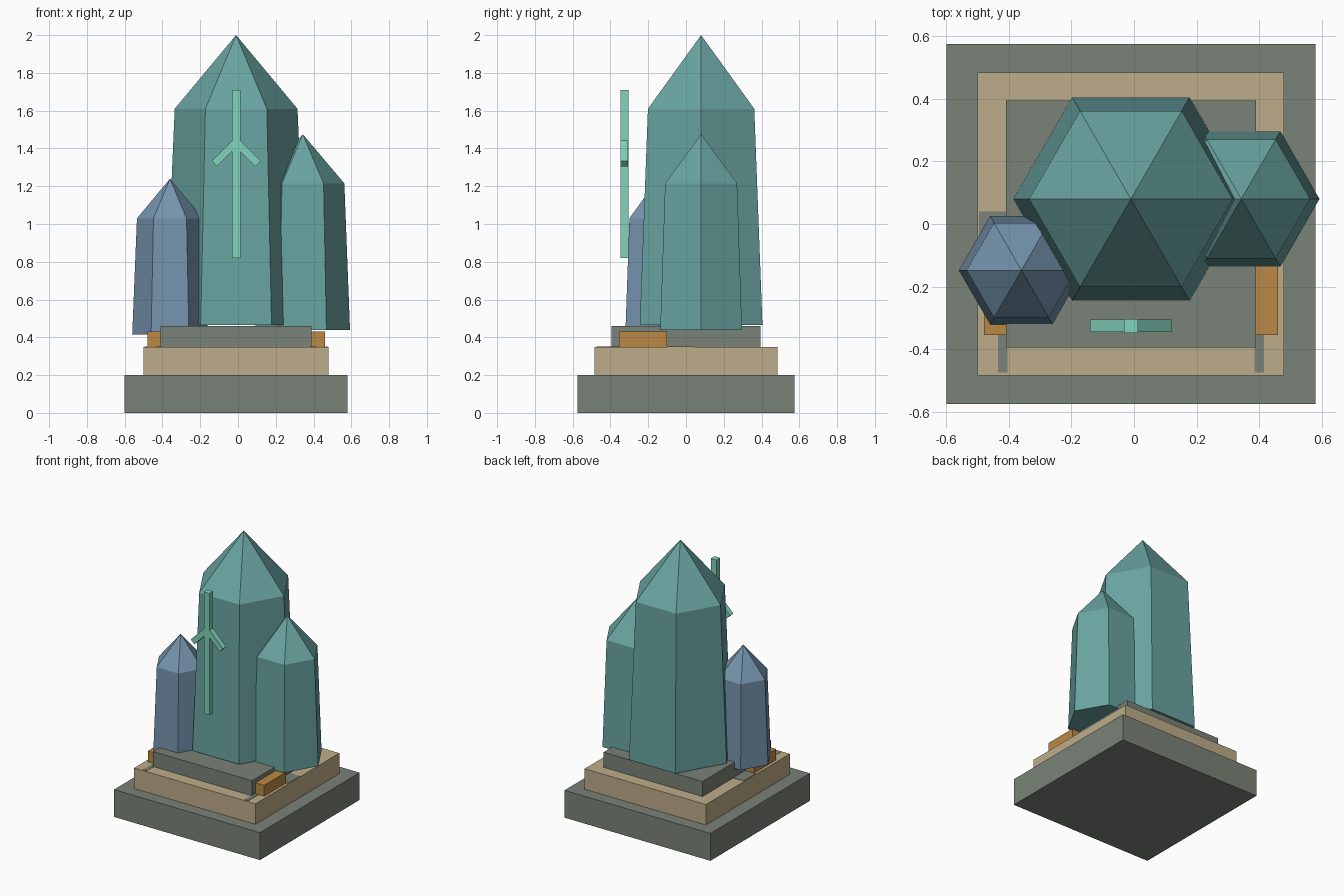
import bpy, bmesh, math
from mathutils import Matrix, Vector

if "Cube" in bpy.data.objects:
    bpy.data.objects.remove(bpy.data.objects["Cube"])

CX = -0.01  # shared centre line of the plinth and rune


def linear(c):
    c /= 255
    return c / 12.92 if c <= 0.04045 else ((c + 0.055) / 1.055) ** 2.4


def material(name, r, g, b):
    m = bpy.data.materials.new(name)
    m.diffuse_color = (linear(r), linear(g), linear(b), 1)
    m.use_nodes = True
    m.node_tree.nodes["Principled BSDF"].inputs["Base Color"].default_value = m.diffuse_color
    return m


STONE = material("grey_stone", 122, 130, 119)
SAND = material("sandstone", 190, 172, 138)
AMBER = material("amber", 187, 137, 69)
TEAL = material("teal_crystal", 105, 164, 161)
BLUE = material("blue_crystal", 117, 148, 174)
MINT = material("mint_glow", 130, 210, 188)


def finish(name, bm, mat):
    bmesh.ops.recalc_face_normals(bm, faces=bm.faces)
    me = bpy.data.meshes.new(name)
    bm.to_mesh(me)
    bm.free()
    me.materials.append(mat)
    ob = bpy.data.objects.new(name, me)
    bpy.context.collection.objects.link(ob)
    return ob


def box(name, x, y, z, mat):
    """Box from (min, max) ranges."""
    bm = bmesh.new()
    bmesh.ops.create_cube(bm, size=1)
    for v in bm.verts:
        v.co = Vector([(r[0] + r[1]) / 2 + c * (r[1] - r[0]) for r, c in zip((x, y, z), v.co)])
    return finish(name, bm, mat)


def crystal(name, x, y, r_low, r_high, z_low, z_high, tip, mat):
    """Tapered hexagonal prism with a pointed cap."""
    bm = bmesh.new()
    rings = []
    for r, z in ((r_low, z_low), (r_high, z_high)):
        rings.append([bm.verts.new((x + r * math.cos(math.radians(60 * i)),
                                    y + r * math.sin(math.radians(60 * i)), z)) for i in range(6)])
    apex = bm.verts.new((x, y, tip))
    low, high = rings
    bm.faces.new(low[::-1])
    for i in range(6):
        j = (i + 1) % 6
        bm.faces.new((low[i], low[j], high[j], high[i]))
        bm.faces.new((high[i], high[j], apex))
    return finish(name, bm, mat)


# Stepped plinth
for name, hx, hy, z, mat in (("plinth_base", 0.59, 0.575, (0, 0.20), STONE),
                             ("plinth_middle", 0.49, 0.485, (0.20, 0.35), SAND),
                             ("plinth_top", 0.40, 0.395, (0.35, 0.46), STONE)):
    box(name, (CX - hx, CX + hx), (-hy, hy), z, mat)

# Amber blocks and thin stone inlays beside the top step
for side, s in (("left", -1), ("right", 1)):
    box(side + "_amber_block", sorted((CX + s * 0.33, CX + s * 0.47)), (-0.355, -0.10), (0.35, 0.43), AMBER)
    box(side + "_front_inlay", sorted((CX + s * 0.395, CX + s * 0.425)), (-0.475, -0.355), (0.349, 0.352), STONE)
    box(side + "_side_inlay", sorted((CX + s * 0.39, CX + s * 0.485)), (-0.10, 0.04), (0.349, 0.352), STONE)

# Crystals
crystal("main_crystal", CX, 0.08, 0.375, 0.325, 0.466, 1.61, 2.0, TEAL)
crystal("right_crystal", 0.343, 0.08, 0.25, 0.22, 0.44, 1.215, 1.475, TEAL)
crystal("left_crystal", -0.36, -0.148, 0.20, 0.175, 0.415, 1.03, 1.24, BLUE)

# Floating rune: a stem with two slanted arms
box("rune_stem", (CX - 0.0225, CX + 0.0225), (-0.348, -0.304), (0.82, 1.71), MINT)
for side, s in (("left", -1), ("right", 1)):
    bm = bmesh.new()
    bmesh.ops.create_cube(bm, size=1, matrix=Matrix.Translation((CX + s * 0.055, -0.326, 1.38))
                          @ Matrix.Rotation(math.radians(45 * s), 4, 'Y')
                          @ Matrix.Diagonal((0.172, 0.04, 0.04, 1)))
    finish(side + "_rune_arm", bm, MINT)
